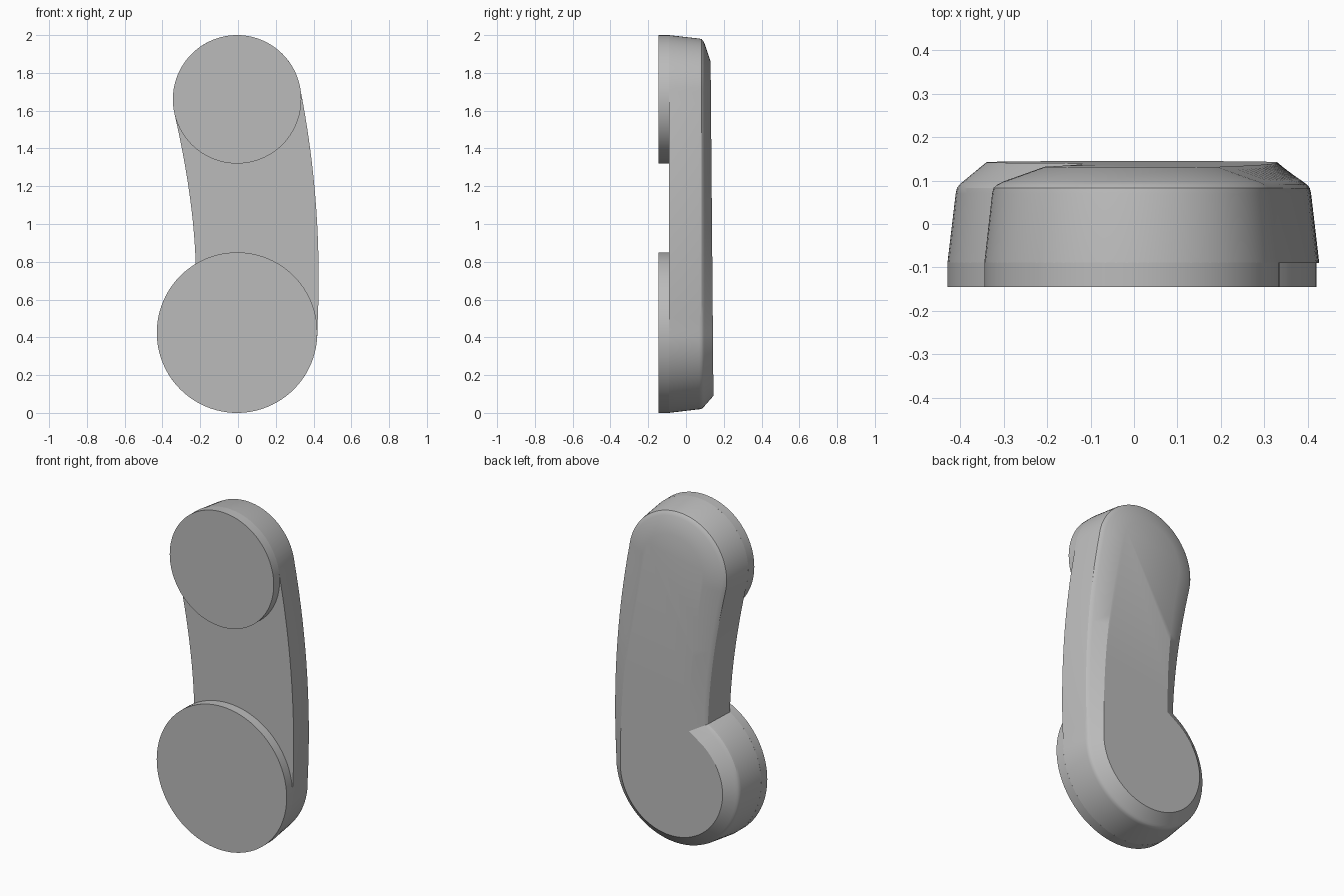
import bpy, bmesh, math
from mathutils import Vector

if "Cube" in bpy.data.objects:
    bpy.data.objects.remove(bpy.data.objects["Cube"])

grey = bpy.data.materials.new("plain grey")
grey.use_nodes = True
COLOUR = (0.5, 0.5, 0.5, 1)
grey.diffuse_color = COLOUR
grey.node_tree.nodes["Principled BSDF"].inputs["Base Color"].default_value = COLOUR

LOW, LOW_R = Vector((-0.005, 0.425)), 0.425
TOP, TOP_R = Vector((-0.005, 1.66)), 0.34


def arc(centre, r, a0, a1, n):
    angles = [math.radians(a0 + (a1 - a0) * i / n) for i in range(n + 1)]
    return [centre + r * Vector((math.cos(a), math.sin(a))) for a in angles]


def bend(a, control, b, n):
    """Inner points of a quadratic curve from a to b."""
    c = Vector(control)
    return [a * (1 - t) ** 2 + c * 2 * t * (1 - t) + b * t * t
            for t in (i / n for i in range(1, n))]


def loft(name, rings):
    """Skin a list of equal rings (front to back) and cap both ends."""
    bm = bmesh.new()
    loops = [[bm.verts.new(p) for p in ring] for ring in rings]
    n = len(loops[0])
    for a, b in zip(loops, loops[1:]):
        for i in range(n):
            j = (i + 1) % n
            bm.faces.new((a[i], a[j], b[j], b[i]))
    bm.faces.new(loops[0])
    bm.faces.new(loops[-1])
    bmesh.ops.recalc_face_normals(bm, faces=bm.faces)
    mesh = bpy.data.meshes.new(name)
    bm.to_mesh(mesh)
    bm.free()
    mesh.materials.append(grey)
    obj = bpy.data.objects.new(name, mesh)
    bpy.context.collection.objects.link(obj)
    bpy.ops.object.select_all(action='DESELECT')
    obj.select_set(True)
    bpy.context.view_layer.objects.active = obj
    bpy.ops.object.shade_smooth_by_angle(angle=math.radians(25))


# Body outline: large lower arc, bowed side, smaller upper arc, hollow side
low_arc = arc(LOW, LOW_R, 121, 362, 56)
top_arc = arc(TOP, TOP_R, 7, 194, 44)
outline = (low_arc + bend(low_arc[-1], (0.453, 1.08), top_arc[0], 20)
           + top_arc + bend(top_arc[-1], (-0.235, 1.14), low_arc[0], 16))


def inset(amount_low, amount_top, depth, slope=0.0):
    """Outline moved inwards, by an amount that changes with height."""
    ring = []
    n = len(outline)
    for i, p in enumerate(outline):
        d1 = (p - outline[i - 1]).normalized()
        d2 = (outline[(i + 1) % n] - p).normalized()
        n1, n2 = Vector((-d1.y, d1.x)), Vector((-d2.y, d2.x))
        t = min(max((p.y - LOW.y) / (TOP.y - LOW.y), 0), 1)
        amount = amount_low + (amount_top - amount_low) * t
        q = p + (n1 + n2) * amount / (1 + n1.dot(n2))
        ring.append((q.x, depth - slope * q.y, q.y))
    return ring


# Tapered body with a rounded shoulder and a sloping chamfered back
loft("handle_body", [
    inset(0, 0, -0.09),
    inset(0.019, 0.018, 0.07),
    inset(0.022, 0.021, 0.083),
    inset(0.028, 0.03, 0.091),
    inset(0.036, 0.044, 0.098),
    inset(0.09, 0.14, 0.146, 0.0085),
])

# Round mounting pads on the front
for name, centre, r in (("lower_pad", LOW, LOW_R), ("upper_pad", TOP, TOP_R)):
    circle = arc(centre, r, 0, 360, 96)[:-1]
    loft(name, [[(p.x, y, p.y) for p in circle] for y in (-0.145, -0.089)])
